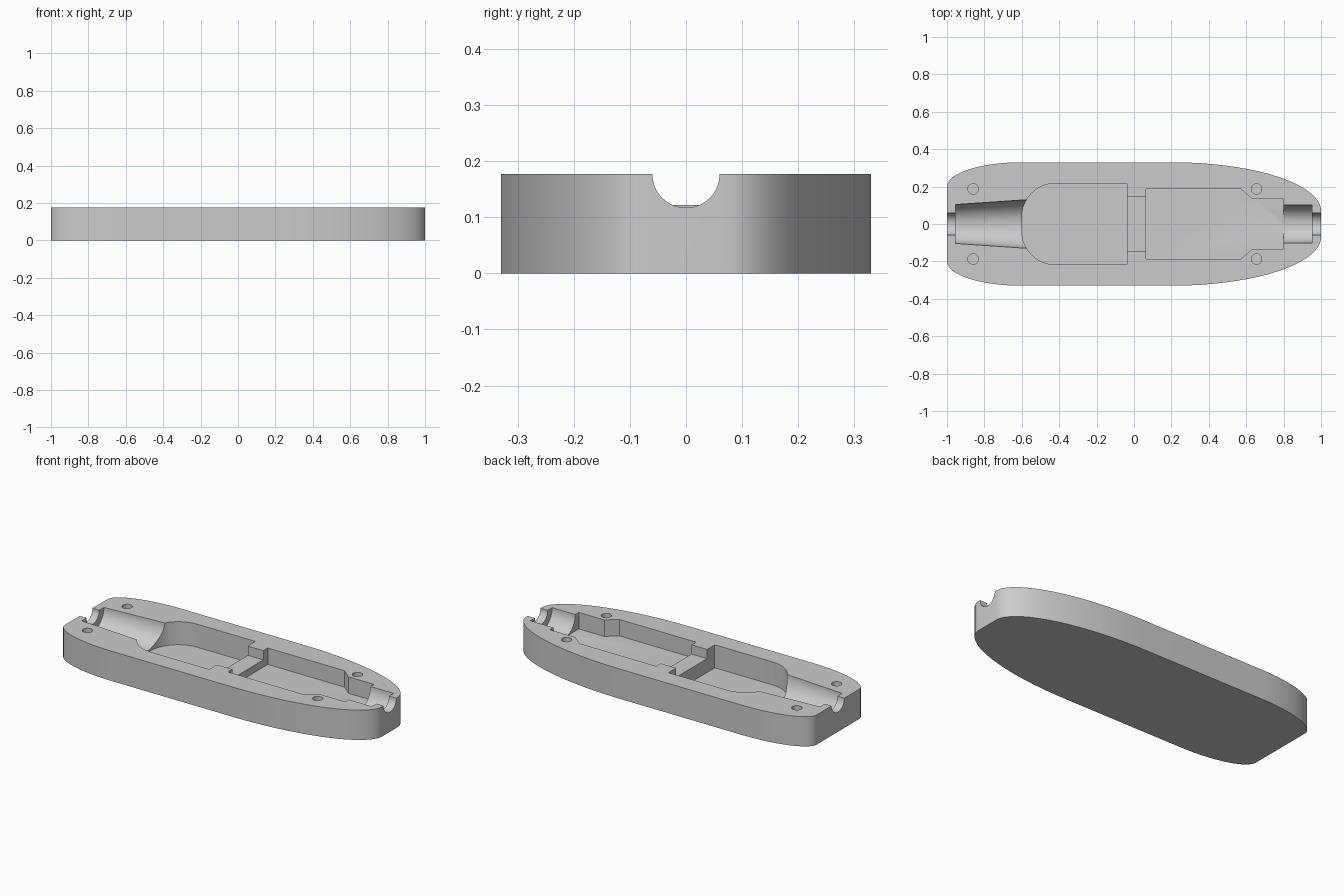
import bpy, bmesh, math
from mathutils import Matrix

if "Cube" in bpy.data.objects:
    bpy.data.objects.remove(bpy.data.objects["Cube"], do_unlink=True)

TOP = 0.177

grey = bpy.data.materials.new("light grey plastic")
grey.use_nodes = True
grey.diffuse_color = (0.6, 0.6, 0.6, 1)
grey.node_tree.nodes["Principled BSDF"].inputs["Base Color"].default_value = (0.6, 0.6, 0.6, 1)


def add_object(name, bm):
    bmesh.ops.recalc_face_normals(bm, faces=bm.faces)
    mesh = bpy.data.meshes.new(name)
    bm.to_mesh(mesh)
    bm.free()
    mesh.materials.append(grey)
    obj = bpy.data.objects.new(name, mesh)
    bpy.context.collection.objects.link(obj)
    return obj


def prism(name, half, z0, z1):
    """Extrude a half outline, mirrored across the x axis."""
    points = half + [(x, -y) for x, y in reversed(half) if y > 1e-6]
    bm = bmesh.new()
    face = bm.faces.new([bm.verts.new((x, y, z0)) for x, y in points])
    new = bmesh.ops.extrude_face_region(bm, geom=[face])["geom"]
    bmesh.ops.translate(bm, vec=(0, 0, z1 - z0),
                        verts=[v for v in new if isinstance(v, bmesh.types.BMVert)])
    return add_object(name, bm)


def arc(cx, cy, a, b, start, end, steps=16):
    angles = [math.radians(start + (end - start) * i / steps) for i in range(steps + 1)]
    return [(cx + a * math.cos(t), cy + b * math.sin(t)) for t in angles]


def bore(name, x0, x1, r0, r1):
    """Round cutter lying along x, centred on the parting plane."""
    bm = bmesh.new()
    bmesh.ops.create_cone(bm, cap_ends=True, segments=64, radius1=r0, radius2=r1, depth=x1 - x0,
                          matrix=Matrix.Translation(((x0 + x1) / 2, 0, TOP))
                          @ Matrix.Rotation(math.pi / 2, 4, 'Y'))
    return add_object(name, bm)


def screw_hole(x, y):
    bm = bmesh.new()
    bmesh.ops.create_cone(bm, cap_ends=True, segments=32, radius1=0.028, radius2=0.028, depth=0.2,
                          matrix=Matrix.Translation((x, y, TOP)))
    return add_object("screw_hole_cutter", bm)


# Outer shell: blunt cable end at -x, long taper at +x
shell = prism("case_half",
              arc(-0.6, 0.2, 0.4, 0.13, 180, 90) + arc(0.2, 0.07, 0.8, 0.26, 90, 0, 28), 0, TOP)

# Internal pockets
cutters = [
    prism("round_pocket_cutter", arc(-0.42, 0.037, 0.18, 0.18, 180, 90) + [(-0.037, 0.217)],
          0.04, 0.3),
    prism("bridge_cutter", [(-0.06, 0.145), (0.08, 0.145)], 0.122, 0.31),
    prism("connector_pocket_cutter",
          [(0.065, 0.187), (0.57, 0.187), (0.632, 0.135), (0.8, 0.135)], 0.079, 0.32),
]

# Cable channels at both ends
cutters += [
    bore("cable_cone_cutter", -0.955, -0.5, 0.104, 0.135),
    bore("cable_notch_cutter", -1.1, -0.9, 0.06, 0.06),
    bore("plug_bore_cutter", 0.799, 0.952, 0.102, 0.102),
    bore("plug_notch_cutter", 0.9, 1.1, 0.06, 0.06),
]

# Screw holes
cutters += [screw_hole(x, y) for x in (-0.86, 0.655) for y in (-0.187, 0.187)]

# Cut everything out of the shell
bpy.ops.object.select_all(action='DESELECT')
shell.select_set(True)
bpy.context.view_layer.objects.active = shell
for cutter in cutters:
    mod = shell.modifiers.new(cutter.name, 'BOOLEAN')
    mod.operation = 'DIFFERENCE'
    mod.solver = 'EXACT'
    mod.object = cutter
    bpy.ops.object.modifier_apply(modifier=mod.name)
    bpy.data.objects.remove(cutter, do_unlink=True)

bpy.ops.object.shade_smooth_by_angle(angle=math.radians(30))
